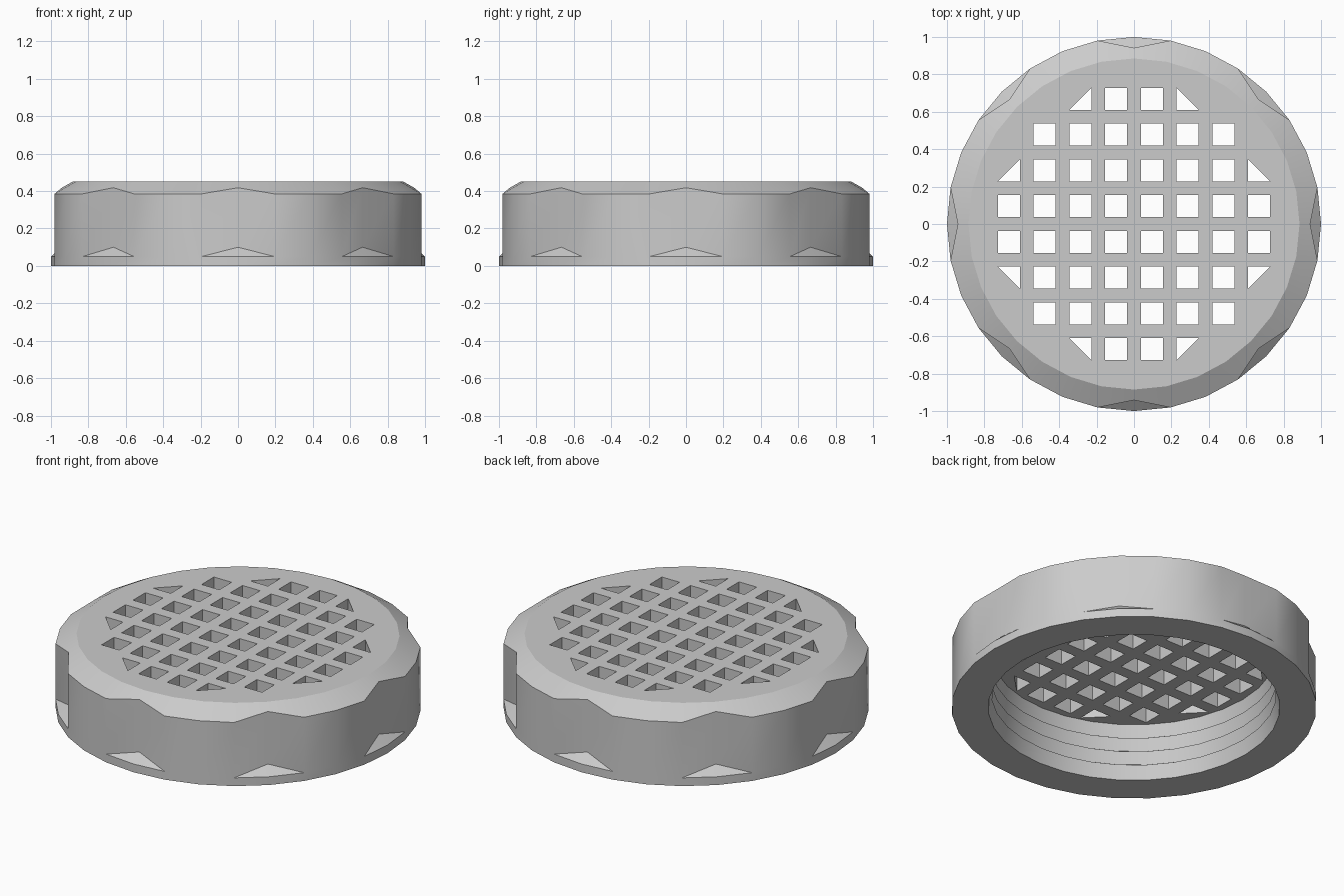
import bpy, bmesh, math

cube = bpy.data.objects.get("Cube")
if cube:
    bpy.data.objects.remove(cube, do_unlink=True)

SIDES = 32
TOP, CEILING = 0.45, 0.34
PITCH, HOLE = 0.191, 0.059

grey = bpy.data.materials.new("light_grey")
grey.use_nodes = True
colour = (0.6, 0.6, 0.6, 1)
grey.diffuse_color = colour
grey.node_tree.nodes["Principled BSDF"].inputs["Base Color"].default_value = colour


def make_object(name, bm):
    bmesh.ops.recalc_face_normals(bm, faces=bm.faces[:])
    mesh = bpy.data.meshes.new(name)
    bm.to_mesh(mesh)
    bm.free()
    mesh.materials.append(grey)
    obj = bpy.data.objects.new(name, mesh)
    bpy.context.collection.objects.link(obj)
    return obj


def make_cap():
    # Each ring is (radius, height) plus the values used at the grip notches
    rings = []
    bands = 4
    step = CEILING / bands
    for i in reversed(range(bands)):          # ribbed inner wall
        rings.append(((0.78, (i + 1) * step),) * 2)
        rings.append(((0.80, i * step + (0.012 if i else 0)),) * 2)
    rings += [
        ((1, 0), (1, 0)),
        ((1, 0.05), (1, 0.05)),
        ((1, 0.05), (0.942, 0.10)),           # sloping notch floor
        ((1, 0.385), (0.942, 0.418)),         # notched chamfer edge
        ((0.885, TOP), (0.885, TOP)),
    ]
    bm = bmesh.new()
    loops = []
    for plain, notched in rings:
        loop = []
        for k in range(SIDES):
            r, z = notched if k % 4 == 0 else plain
            a = 2 * math.pi * k / SIDES
            loop.append(bm.verts.new((r * math.cos(a), r * math.sin(a), z)))
        loops.append(loop)
    for low, high in zip(loops, loops[1:]):
        for k in range(SIDES):
            n = (k + 1) % SIDES
            bm.faces.new((low[k], low[n], high[n], high[k]))
    bm.faces.new(loops[0])
    bm.faces.new(loops[-1])
    bmesh.ops.remove_doubles(bm, verts=bm.verts[:], dist=0.0005)
    return make_object("grated_cap", bm)


def make_hole_cutter():
    # Square holes, with triangular ones along the rounded corners
    bm = bmesh.new()
    for i in range(4):
        for j in range(4):
            if i + j > 5 or (i, j) == (2, 3) or (i, j) == (3, 2):
                continue
            x, y, h = (i + 0.5) * PITCH, (j + 0.5) * PITCH, HOLE
            outline = [(x - h, y - h), (x + h, y - h), (x + h, y + h), (x - h, y + h)]
            if (i, j) in ((1, 3), (3, 1)):
                outline.pop(2)
            for sx in (-1, 1):
                for sy in (-1, 1):
                    face = bm.faces.new([bm.verts.new((sx * px, sy * py, 0.25))
                                         for px, py in outline])
                    ext = bmesh.ops.extrude_face_region(bm, geom=[face], use_keep_orig=True)
                    verts = [g for g in ext["geom"] if isinstance(g, bmesh.types.BMVert)]
                    bmesh.ops.translate(bm, verts=verts, vec=(0, 0, 0.3))
    return make_object("hole_cutter", bm)


cap = make_cap()
cutter = make_hole_cutter()
cutter.hide_render = True

# Cut the grate
grate = cap.modifiers.new("grate", "BOOLEAN")
grate.operation = "DIFFERENCE"
grate.solver = "EXACT"
grate.object = cutter
bpy.context.view_layer.objects.active = cap
bpy.ops.object.modifier_apply(modifier=grate.name)
bpy.data.objects.remove(cutter, do_unlink=True)

# Smooth walls, crisp creases and flat horizontal faces
bm = bmesh.new()
bm.from_mesh(cap.data)
for face in bm.faces:
    face.smooth = abs(face.normal.z) < 0.99
for edge in bm.edges:
    level = any(not f.smooth for f in edge.link_faces)
    edge.smooth = not level and edge.calc_face_angle(0) < math.radians(31)
bm.to_mesh(cap.data)
bm.free()
